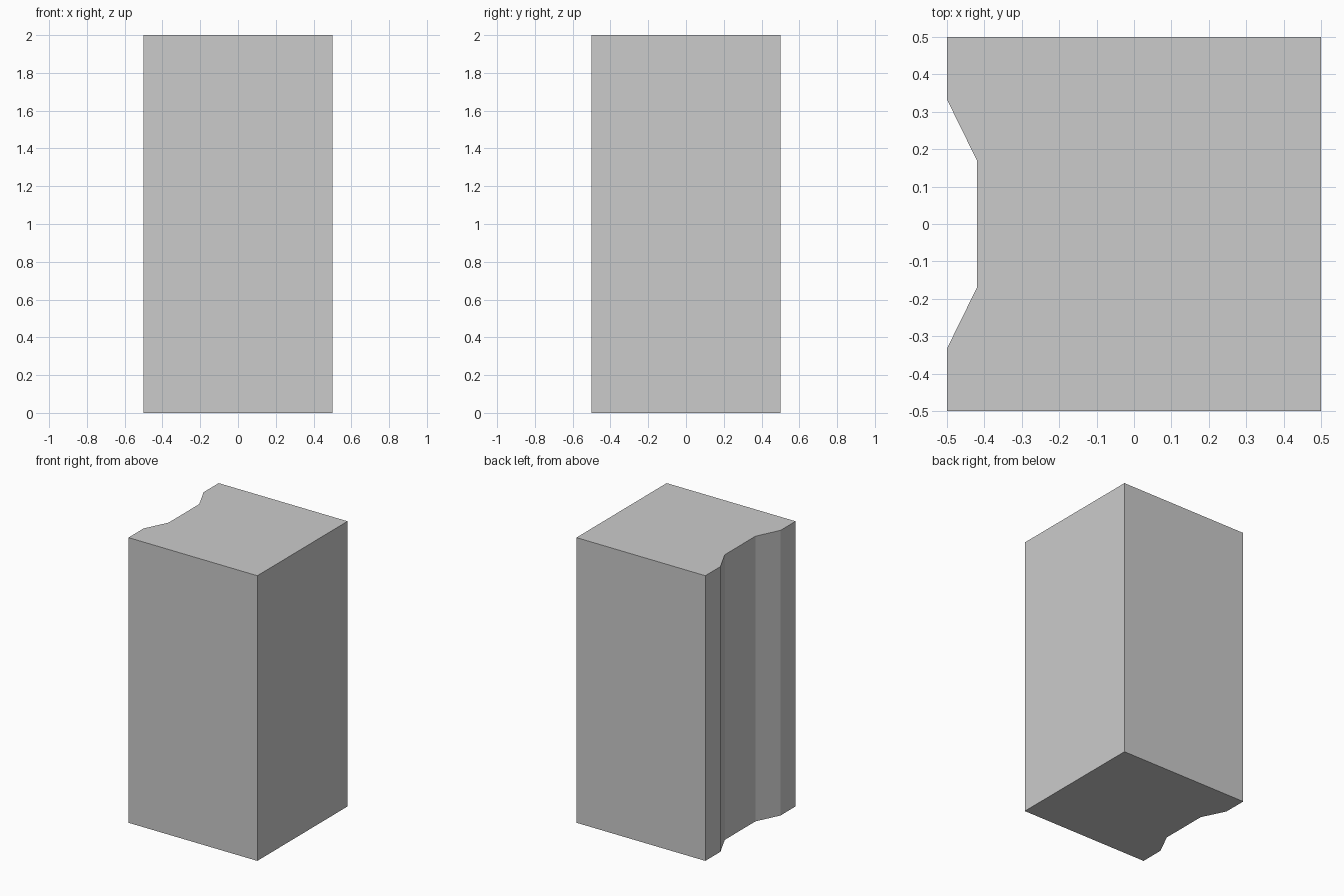
import bpy, bmesh

if "Cube" in bpy.data.objects:
    bpy.data.objects.remove(bpy.data.objects["Cube"])

HEIGHT = 2.0

# Plan outline: square with a shallow bevelled channel in the left side
half = [(0.5, 0.5), (-0.5, 0.5), (-0.5, 0.333), (-0.42, 0.17)]
outline = half + [(x, -y) for x, y in reversed(half)]

# Extrude the outline into a solid pillar
bm = bmesh.new()
base = bm.faces.new([bm.verts.new((x, y, 0)) for x, y in outline])
result = bmesh.ops.extrude_face_region(bm, geom=[base], use_keep_orig=True)
top = [v for v in result["geom"] if isinstance(v, bmesh.types.BMVert)]
bmesh.ops.translate(bm, verts=top, vec=(0, 0, HEIGHT))
bmesh.ops.recalc_face_normals(bm, faces=bm.faces)

mesh = bpy.data.meshes.new("grooved_pillar")
bm.to_mesh(mesh)
bm.free()
pillar = bpy.data.objects.new("grooved_pillar", mesh)
bpy.context.collection.objects.link(pillar)
